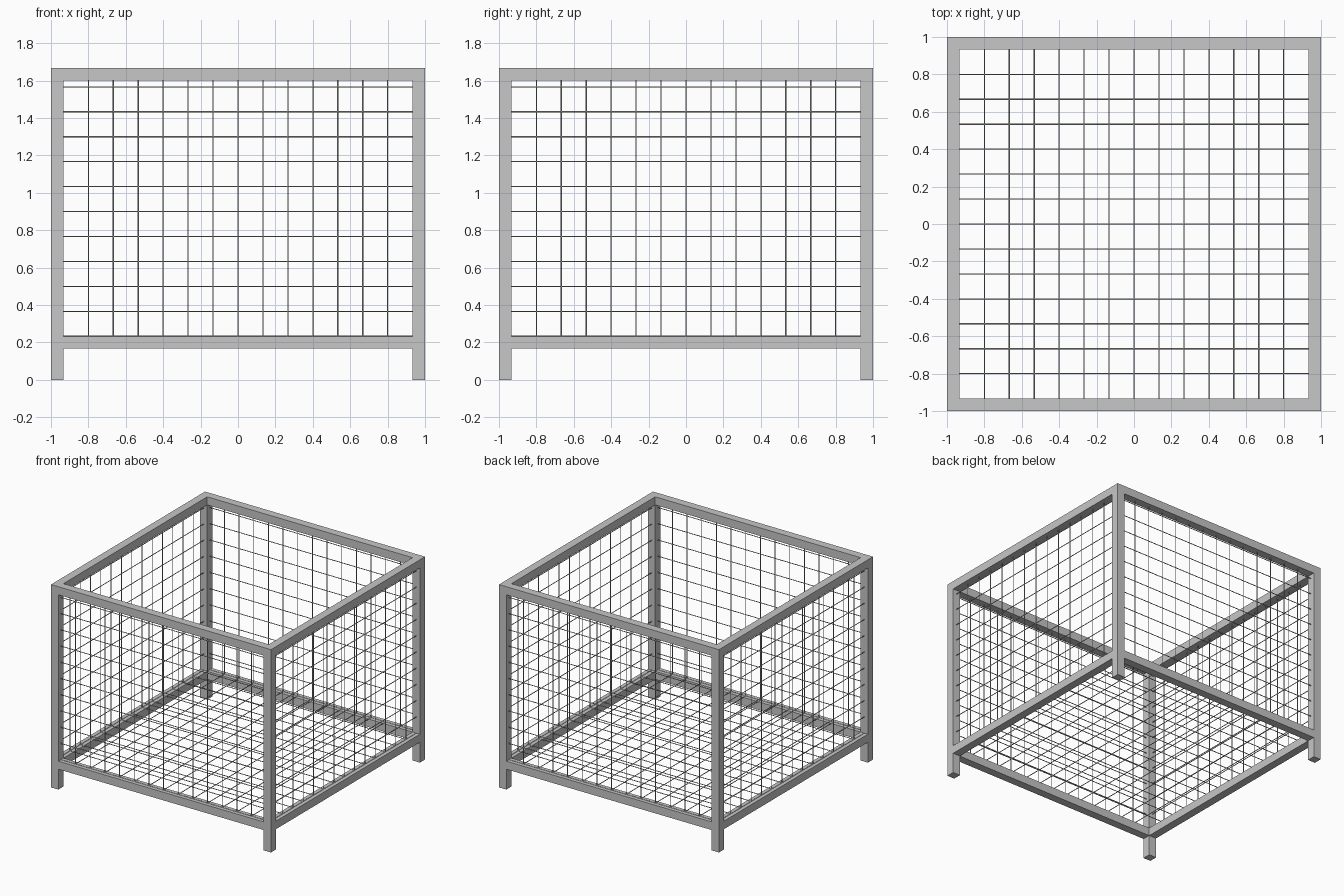
import bpy, bmesh
from math import pi
from mathutils import Matrix, Vector

cube = bpy.data.objects.get("Cube")
if cube:
    bpy.data.objects.remove(cube, do_unlink=True)

TUBE = 1 / 15             # square tube width
HEIGHT = 5 / 3
LOW, TOP = 0.2, HEIGHT - TUBE / 2   # rail centre heights
FLOOR = LOW + TUBE / 2    # floor mesh lies on the bottom rails
MID = 1 - TUBE / 2        # tube centre line
STEP = 2 / 15             # mesh spacing
WIRE = 0.003              # wire radius


def material(name, value):
    mat = bpy.data.materials.new(name)
    mat.use_nodes = True
    colour = (value, value, value, 1)
    mat.diffuse_color = colour
    mat.node_tree.nodes["Principled BSDF"].inputs["Base Color"].default_value = colour
    return mat


steel = material("grey_steel", 0.57)


def finish(name, bm):
    mesh = bpy.data.meshes.new(name)
    bm.to_mesh(mesh)
    bm.free()
    mesh.materials.append(steel)
    obj = bpy.data.objects.new(name, mesh)
    bpy.context.collection.objects.link(obj)
    return obj


def box(name, centre, size):
    bm = bmesh.new()
    bmesh.ops.create_cube(bm, size=1, matrix=Matrix.Translation(centre) @ Matrix.Diagonal((*size, 1)))
    finish(name, bm)


def add_wire(bm, a, b):
    a, b = Vector(a), Vector(b)
    turn = (b - a).to_track_quat('Z', 'Y').to_matrix().to_4x4()
    bmesh.ops.create_cone(bm, cap_ends=True, segments=8, radius1=WIRE, radius2=WIRE,
                          depth=(b - a).length, matrix=Matrix.Translation((a + b) / 2) @ turn)


def smooth(obj):
    for face in obj.data.polygons:
        face.use_smooth = len(face.vertices) == 4


# Corner posts, which also form the feet
for x, side in ((-1, "right"), (1, "left")):
    for y, end in ((-1, "front"), (1, "back")):
        box(f"{end}_{side}_post", (x * MID, y * MID, HEIGHT / 2), (TUBE, TUBE, HEIGHT))

# Bottom and top rails between the posts
span = 2 - 2 * TUBE
for z, level in ((LOW, "bottom"), (TOP, "top")):
    for s, side, end in ((-1, "right", "front"), (1, "left", "back")):
        box(f"{level}_{end}_rail", (0, s * MID, z), (span, TUBE, TUBE))
        box(f"{level}_{side}_rail", (s * MID, 0, z), (TUBE, span, TUBE))

# Four wire mesh walls, turned around the centre
columns = [i * STEP for i in range(-6, 7)]
rows = [FLOOR + i * STEP for i in range(11)]
for i, side in enumerate(("front", "left", "back", "right")):
    bm = bmesh.new()
    for x in columns:
        add_wire(bm, (x, -MID, LOW), (x, -MID, TOP))
    for z in rows:
        add_wire(bm, (-MID, -MID, z), (MID, -MID, z))
    bm.transform(Matrix.Rotation(i * pi / 2, 4, 'Z'))
    smooth(finish(f"{side}_wire_mesh", bm))

# Wire mesh floor
bm = bmesh.new()
for c in columns:
    add_wire(bm, (c, -MID, FLOOR), (c, MID, FLOOR))
    add_wire(bm, (-MID, c, FLOOR), (MID, c, FLOOR))
smooth(finish("floor_wire_mesh", bm))
